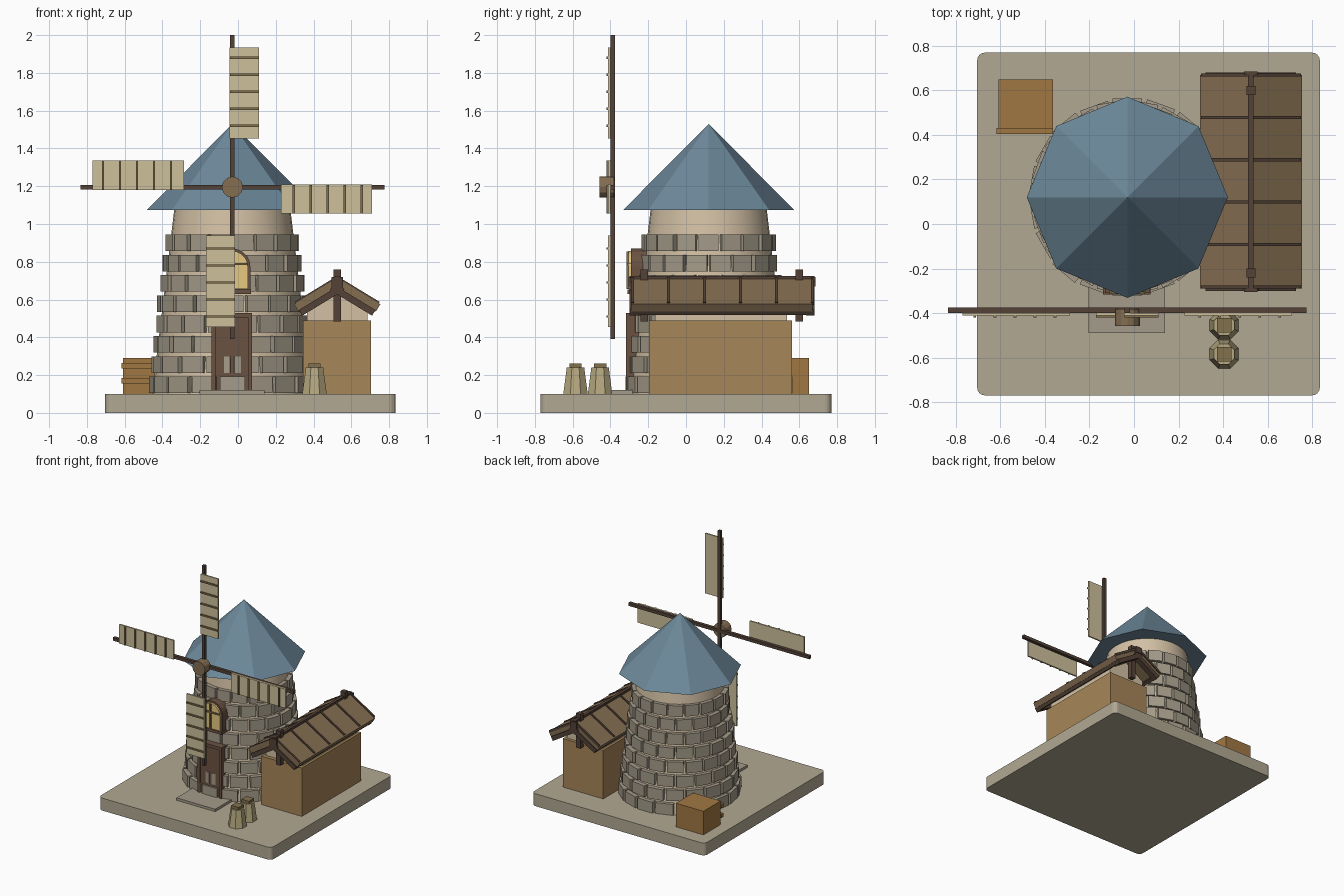
import bpy, bmesh, math, random
from mathutils import Matrix, Vector

if "Cube" in bpy.data.objects:
    bpy.data.objects.remove(bpy.data.objects["Cube"])

random.seed(4)
CX, CY = -0.03, 0.12          # tower axis
HUB_Z = 1.195


def material(name, hexcol):
    rgb = [int(hexcol[i:i + 2], 16) / 255 for i in (0, 2, 4)]
    m = bpy.data.materials.new(name)
    m.diffuse_color = [c ** 2.2 for c in rgb] + [1]
    m.use_nodes = True
    m.node_tree.nodes["Principled BSDF"].inputs["Base Color"].default_value = m.diffuse_color
    return m


STONE = material("stone", "A39A88")
PLASTER = material("plaster", "D2BFA3")
GROUND = material("ground", "B0A792")
SLATE = material("slate", "6C8798")
DARK = material("dark_wood", "54443A")
DOOR = material("door_wood", "6A5344")
WALL = material("shed_wood", "A58559")
SHINGLE = material("shingle", "836D52")
CLOTH = material("cloth", "CDBF9A")
RIB = material("rib_wood", "80704F")
CRATE = material("crate_wood", "A07745")
GLASS = material("warm_glass", "E6C880")
SACK = material("sack", "B5A77F")


def finish(name, bm, mat):
    bmesh.ops.recalc_face_normals(bm, faces=bm.faces)
    me = bpy.data.meshes.new(name)
    bm.to_mesh(me)
    bm.free()
    ob = bpy.data.objects.new(name, me)
    ob.data.materials.append(mat)
    bpy.context.collection.objects.link(ob)
    return ob


def add_box(bm, lo, hi, mtx=Matrix()):
    lo, hi = Vector(lo), Vector(hi)
    m = mtx @ Matrix.Translation((lo + hi) / 2) @ Matrix.Diagonal((*(hi - lo), 1))
    bmesh.ops.create_cube(bm, size=1, matrix=m)


def boxes(name, mat, items, mtx=Matrix()):
    bm = bmesh.new()
    for lo, hi in items:
        add_box(bm, lo, hi, mtx)
    return finish(name, bm, mat)


def cone(name, mat, n, r1, r2, z0, z1, x, y, turn=0.0):
    bm = bmesh.new()
    bmesh.ops.create_cone(bm, cap_ends=True, segments=n, radius1=r1, radius2=r2, depth=z1 - z0,
                          matrix=Matrix.Translation((x, y, (z0 + z1) / 2)) @ Matrix.Rotation(turn, 4, 'Z'))
    return finish(name, bm, mat)


def prism(name, mat, outline, y0, y1):
    """Extrude an x,z outline along y."""
    bm = bmesh.new()
    f = bm.faces.new([bm.verts.new((x, y0, z)) for x, z in outline])
    ext = bmesh.ops.extrude_face_region(bm, geom=[f])
    bmesh.ops.translate(bm, vec=(0, y1 - y0, 0),
                        verts=[v for v in ext["geom"] if isinstance(v, bmesh.types.BMVert)])
    return finish(name, bm, mat)


# Ground slab with rounded corners
bm = bmesh.new()
add_box(bm, (-0.705, -0.77, 0), (0.835, 0.77, 0.1))
upright = [e for e in bm.edges if abs(e.verts[0].co.z - e.verts[1].co.z) > 0.05]
bmesh.ops.bevel(bm, geom=upright, offset=0.035, segments=4, profile=0.5, affect='EDGES')
finish("ground_slab", bm, GROUND)

# Tower core
core = cone("tower_core", PLASTER, 32, 0.425, 0.306, 0.1, 1.09, CX, CY)
bpy.context.view_layer.objects.active = core
core.select_set(True)
bpy.ops.object.shade_smooth_by_angle(angle=math.radians(30))

# Eight staggered courses of stones
bm = bmesh.new()
N = 18
for row in range(8):
    z = 0.148 + 0.1075 * row
    r = 0.441 - 0.118 * (z - 0.148)
    w = 2 * math.pi * r / N * 0.43
    for k in range(N):
        a = -math.pi / 2 + (k + 0.5 * (row % 2)) * 2 * math.pi / N
        m = Matrix.Translation((CX, CY, z)) @ Matrix.Rotation(a, 4, 'Z')
        out = r + (random.uniform(-0.006, 0.006) if k not in (0, N - 1) else 0)
        add_box(bm, (r - 0.06, -w, -0.044), (out, w, 0.044), m)
finish("tower_stones", bm, STONE)

# Eight sided cap
cone("tower_roof", SLATE, 8, 0.452, 0, 1.075, 1.53, CX, CY)

# Door and step
boxes("door_step", STONE, [((-0.205, -0.49, 0.1), (0.14, -0.28, 0.12))])
boxes("door_panel", DOOR, [((-0.125, -0.307, 0.1), (0.06, -0.2, 0.52))])
boxes("door_frame", DOOR, [((-0.14, -0.317, 0.1), (-0.118, -0.2, 0.53)),
                           ((0.053, -0.317, 0.1), (0.075, -0.2, 0.53)),
                           ((-0.14, -0.317, 0.505), (0.075, -0.2, 0.53))])


# Arched window
def arch(r, z_low, z_spring):
    pts = [(CX - r, z_low), (CX + r, z_low)]
    return pts + [(CX + r * math.cos(math.pi * i / 10), z_spring + r * math.sin(math.pi * i / 10))
                  for i in range(11)]


prism("window_frame", DOOR, arch(0.095, 0.645, 0.775), -0.29, -0.2)
prism("window_pane", GLASS, arch(0.082, 0.655, 0.775), -0.305, -0.22)
boxes("window_bars", RIB, [((CX - 0.006, -0.315, 0.655), (CX + 0.006, -0.29, 0.855)),
                           ((CX - 0.08, -0.315, 0.782), (CX + 0.08, -0.29, 0.793))])
boxes("window_sill", DOOR, [((CX - 0.1, -0.31, 0.63), (CX + 0.1, -0.2, 0.652))])

# Four sails around the hub
bm = bmesh.new()
bmesh.ops.create_cone(bm, cap_ends=True, segments=12, radius1=0.056, radius2=0.056, depth=0.075,
                      matrix=Matrix.Translation((CX, -0.42, HUB_Z)) @ Matrix.Rotation(math.pi / 2, 4, 'X'))
finish("sail_hub", bm, SHINGLE)
for i in range(4):
    m = Matrix.Translation((CX, 0, HUB_Z)) @ Matrix.Rotation(i * math.pi / 2, 4, 'Y')
    boxes(f"sail_arm_{i}", DARK, [((-0.0125, -0.4, 0), (0.0125, -0.375, 0.805))], m)
    boxes(f"sail_cloth_{i}", CLOTH, [((-0.014, -0.412, 0.257), (0.14, -0.4, 0.74))], m)
    boxes(f"sail_ribs_{i}", RIB, [((-0.012, -0.421, r - 0.006), (0.14, -0.41, r + 0.006))
                                  for r in (0.325, 0.415, 0.505, 0.595, 0.685)], m)

# Shed body and gable
SX = 0.525
boxes("shed_walls", WALL, [((0.345, -0.195, 0.1), (0.705, 0.56, 0.49))])
prism("shed_gable", PLASTER, [(0.365, 0.485), (0.685, 0.485), (0.685, 0.545), (SX, 0.65), (0.365, 0.545)],
      -0.165, 0.535)

# Shed roof: slope, battens, rafters and eave beam for each side
tilt = math.atan2(0.14, 0.23)
for side, s in (("right", 1), ("left", -1)):
    m = (Matrix.Translation((SX, 0, 0.715)) @ Matrix.Diagonal((s, 1, 1, 1))
         @ Matrix.Rotation(tilt, 4, 'Y'))
    boxes(f"shed_roof_{side}", SHINGLE, [((0, -0.29, -0.045), (0.268, 0.67, 0))], m)
    boxes(f"shed_battens_{side}", DARK, [((0, y - 0.007, -0.01), (0.258, y + 0.007, 0.008))
                                         for y in [-0.283 + 0.1905 * k for k in range(6)]], m)
    boxes(f"shed_rafters_{side}", DARK, [((0, -0.3, -0.075), (0.262, -0.255, -0.04)),
                                         ((0, 0.635, -0.075), (0.262, 0.68, -0.04))], m)
    boxes(f"shed_eave_{side}", DARK, [((0.235, -0.3, -0.07), (0.262, 0.68, -0.04))], m)

# Ridge beam and end posts
boxes("shed_ridge", DARK, [((SX - 0.012, -0.3, 0.69), (SX + 0.012, 0.68, 0.726)),
                           ((SX - 0.03, -0.305, 0.67), (SX + 0.03, -0.29, 0.72)),
                           ((SX - 0.03, 0.67, 0.67), (SX + 0.03, 0.685, 0.72))])
boxes("shed_posts", DARK, [((SX - 0.02, y - 0.02, 0.483), (SX + 0.02, y + 0.02, 0.76))
                           for y in (-0.22, 0.6)])

# Crate behind the tower
boxes("crate", CRATE, [((-0.61, 0.43, 0.1), (-0.365, 0.65, 0.29))])
boxes("crate_slats", CRATE, [((-0.618, 0.405, z), (-0.365, 0.432, z + 0.03)) for z in (0.155, 0.235)])

# Grain sacks
for i, y in enumerate((-0.455, -0.585)):
    cone(f"sack_{i}", SACK, 8, 0.07, 0.05, 0.1, 0.24, 0.405, y, math.pi / 8)
    boxes(f"sack_knot_{i}", RIB, [((0.372, y - 0.033, 0.23), (0.438, y + 0.033, 0.262))])
